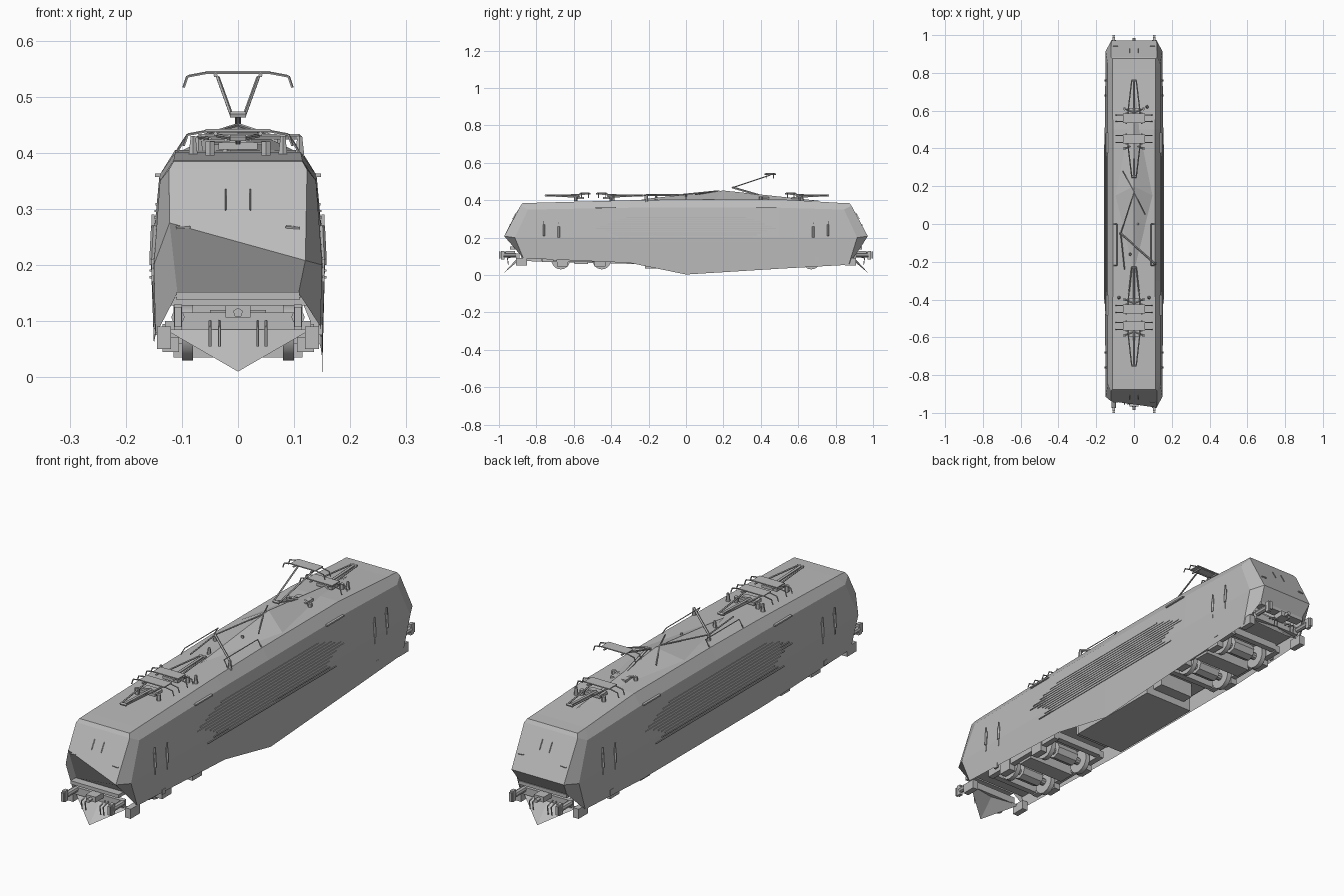
import bpy, bmesh
from mathutils import Matrix, Vector

cube = bpy.data.objects.get("Cube")
if cube:
    bpy.data.objects.remove(cube)

grey = bpy.data.materials.new("plain_grey")
grey.use_nodes = True
grey.diffuse_color = (0.5, 0.5, 0.5, 1)
for node in grey.node_tree.nodes:
    if node.type == 'BSDF_PRINCIPLED':
        node.inputs["Base Color"].default_value = grey.diffuse_color


def finish(bm, name, smooth=False):
    bmesh.ops.recalc_face_normals(bm, faces=bm.faces)
    mesh = bpy.data.meshes.new(name)
    bm.to_mesh(mesh)
    bm.free()
    mesh.materials.append(grey)
    obj = bpy.data.objects.new(name, mesh)
    bpy.context.collection.objects.link(obj)
    if smooth:
        bpy.ops.object.select_all(action='DESELECT')
        obj.select_set(True)
        bpy.context.view_layer.objects.active = obj
        bpy.ops.object.shade_smooth_by_angle(angle=0.6)
    return obj


def box(bm, centre, size):
    matrix = Matrix.Translation(centre) @ Matrix.Diagonal((*size, 1))
    bmesh.ops.create_cube(bm, size=1, matrix=matrix)


def rod(bm, a, b, r=0.003, sides=5, r2=None):
    a, b = Vector(a), Vector(b)
    turn = (b - a).to_track_quat('Z', 'Y').to_matrix().to_4x4()
    bmesh.ops.create_cone(bm, cap_ends=True, segments=sides, radius1=r, radius2=r if r2 is None else r2,
                          depth=(b - a).length, matrix=Matrix.Translation((a + b) / 2) @ turn)


def path(bm, points, r=0.003):
    for a, b in zip(points, points[1:]):
        rod(bm, a, b, r)


def sheet(bm, points):
    return bm.faces.new([bm.verts.new(p) for p in points])


# Body shell: half sections of (x, y, z), mirrored and lofted along y
def end_section(s):
    inset = 0.905 if s < 0 else 0.935
    return [(0.108, s * inset, 0.15), (0.12, s * 0.972, 0.208),
            (0.123, s * 0.885, 0.37), (0.115, s * 0.875, 0.384)]


def shoulder(s):
    return [(0.147, s * 0.87, 0.075), (0.15, s * 0.915, 0.2),
            (0.139, s * 0.845, 0.35), (0.115, s * 0.82, 0.386)]


def middle(y, roof):
    return [(0.15, y, 0.06), (0.155, y, 0.2), (0.14, y, 0.36), (0.112, y, roof)]


sections = [end_section(-1), shoulder(-1), middle(-0.3, 0.4), middle(0, 0.405),
            middle(0.5, 0.405), shoulder(1), end_section(1)]
left_skirt = [0.15, 0.09, 0.065, 0.003, 0.034, 0.055, 0.15]
bm = bmesh.new()
rings = []
for section, low in zip(sections, left_skirt):
    left = [(x, y, low if i == 0 else z) for i, (x, y, z) in enumerate(section)]
    right = [(-x, y, z) for x, y, z in section]
    rings.append([bm.verts.new(p) for p in right + left[::-1]])
# the front crease climbs towards the right-hand corner
rings[0][1].co = (-0.122, -0.938, 0.275)
for a, b in zip(rings, rings[1:]):
    for i in range(7):
        bm.faces.new((a[i], a[i + 1], b[i + 1], b[i]))
for ring in (rings[0], rings[-1]):
    for i in range(3):
        bm.faces.new((ring[i], ring[i + 1], ring[6 - i], ring[7 - i]))
finish(bm, "body_shell")

# Raised roof ridge: a long low pyramid
bm = bmesh.new()
apex = bm.verts.new((0, 0.2, 0.452))
base = [bm.verts.new(p) for p in ((0, -0.25, 0.404), (0.1, 0.15, 0.404), (0, 0.72, 0.396), (-0.1, 0.15, 0.404))]
for i in range(4):
    bm.faces.new((apex, base[i], base[(i + 1) % 4]))
finish(bm, "roof_ridge")

# Side louvres
bm = bmesh.new()
reach = [0.32, 0.36, 0.4, 0.42, 0.46, 0.48, 0.43, 0.4, 0.38, 0.36, 0.38, 0.42]
for side in (-1, 1):
    for i, half in enumerate(reach):
        z = 0.308 - i * 0.0118
        x = 0.1555 - max(0, z - 0.2) * 0.094
        box(bm, (side * x, 0, z), (0.004, half * 2, 0.004))
finish(bm, "side_louvres")

# Cab doors: grab rails and narrow lens-shaped windows
bm = bmesh.new()
for side in (-1, 1):
    for end in (-1, 1):
        for y, low, high in ((0.68, 0.17, 0.28), (0.76, 0.18, 0.29)):
            box(bm, (side * 0.1515, end * y, (low + high) / 2), (0.005, 0.004, high - low))
            rod(bm, (side * 0.152, end * y, low + 0.03), (side * 0.149, end * y, high - 0.02), 0.006)
        box(bm, (side * 0.143, end * 0.43, 0.36), (0.01, 0.11, 0.006))
        box(bm, (side * 0.147, end * 0.7, 0.085), (0.008, 0.02, 0.02))
finish(bm, "door_rails")

# End details: wipers, lamps, beam, coupler, hoses, plough
bm = bmesh.new()
for end in (-1, 1):
    for side in (-1, 1):
        x = side * 0.022
        rod(bm, (x, end * 0.928, 0.298), (x, end * 0.907, 0.335), 0.0015)
        rod(bm, (side * 0.085, end * 0.942, 0.268), (side * 0.11, end * 0.942, 0.266), 0.003)
        rod(bm, (side * 0.048, end * 0.94, 0.262), (side * 0.06, end * 0.93, 0.28), 0.0015)
finish(bm, "wipers_and_lamps")

bm = bmesh.new()
for end in (-1, 1):
    box(bm, (0, end * 0.92, 0.145), (0.22, 0.04, 0.014))
    box(bm, (0, end * 0.9, 0.1), (0.22, 0.02, 0.03))
    box(bm, (0, end * 0.94, 0.117), (0.045, 0.05, 0.022))
    rod(bm, (0, end * 0.95, 0.115), (0, end * 0.985, 0.115), 0.009)
    for x in (-0.05, -0.033, 0.035, 0.05):
        path(bm, [(x, end * 0.92, 0.1), (x, end * 0.955, 0.09), (x, end * 0.95, 0.055)], 0.0025)
finish(bm, "coupler_and_hoses")

bm = bmesh.new()
for end in (-1, 1):
    for side in (-1, 1):
        x = side * 0.107
        rod(bm, (x, end * 0.91, 0.107), (x, end * 0.975, 0.107), 0.012, 8)
        box(bm, (x, end * 0.98, 0.107), (0.014, 0.02, 0.045))
        box(bm, (x, end * 0.996, 0.107), (0.012, 0.008, 0.036))
        box(bm, (side * 0.132, end * 0.88, 0.07), (0.025, 0.06, 0.04))
finish(bm, "buffers")

bm = bmesh.new()
for end in (-1, 1):
    for side in (-1, 1):
        sheet(bm, [(0, end * 0.975, 0.01), (side * 0.13, end * 0.885, 0.085), (0, end * 0.9, 0.092)])
finish(bm, "snow_plough")

# Underframe, transformer box and bogies
bm = bmesh.new()
box(bm, (0, 0, 0.135), (0.29, 1.76, 0.015))
box(bm, (0, 0, 0.085), (0.23, 0.44, 0.1))
for y in (-0.24, 0.24):
    box(bm, (0, y, 0.1), (0.16, 0.06, 0.07))
finish(bm, "underframe")

bm = bmesh.new()
for centre in (-0.56, 0.56):
    for side in (-1, 1):
        box(bm, (side * 0.118, centre, 0.085), (0.025, 0.42, 0.03))
        for dy in (-0.1, 0.1):
            box(bm, (side * 0.12, centre + dy, 0.07), (0.03, 0.06, 0.05))
    box(bm, (0, centre, 0.085), (0.22, 0.07, 0.05))
    for dy in (-0.2, 0.2):
        box(bm, (0, centre + dy, 0.09), (0.22, 0.025, 0.03))
finish(bm, "bogie_frames")

bm = bmesh.new()
for centre in (-0.56, 0.56):
    for dy in (-0.11, 0.11):
        y = centre + dy
        rod(bm, (-0.1, y, 0.08), (0.1, y, 0.08), 0.015, 10)
        rod(bm, (-0.05, y, 0.085), (0.05, y, 0.085), 0.035, 8)
        for side in (-1, 1):
            rod(bm, (side * 0.08, y, 0.08), (side * 0.1, y, 0.08), 0.05, 14)
finish(bm, "wheels", True)


# Pantographs: V arm from knee to head, lower arm, base frame
def pantograph(name, knee, head, lift=0.0):
    bm = bmesh.new()
    way = 1 if head > knee else -1
    low = 0.426 + lift * 0.4
    top = 0.434 + lift
    foot = head - way * 0.03
    rod(bm, (0, knee, low), (0, foot, 0.418), 0.006)
    rod(bm, (-0.014, knee, low), (0.014, knee, low), 0.006)
    for side in (-1, 1):
        rod(bm, (side * 0.012, knee, low), (side * 0.036, head, top - 0.004), 0.0035)
        rod(bm, (side * 0.05, foot - way * 0.02, 0.395), (side * 0.05, foot - way * 0.02, 0.42), 0.009, 6)
        rod(bm, (side * 0.05, foot - way * 0.02, 0.417), (0, foot, 0.417), 0.004)
        for dy in (-0.018, 0.018):
            path(bm, [(0, head + dy, top + 0.004), (side * 0.058, head + dy, top + 0.004),
                      (side * 0.09, head + dy, top - 0.002), (side * 0.097, head + dy, top - 0.022)], 0.0025)
        rod(bm, (side * 0.04, head - 0.03, top), (side * 0.04, head + 0.03, top), 0.004)
    box(bm, (0, head, top + 0.006), (0.115, 0.05, 0.004))
    box(bm, (0, foot, 0.412), (0.07, 0.05, 0.012))
    finish(bm, name)


pantograph("front_outer_pantograph", -0.75, -0.54)
pantograph("front_inner_pantograph", -0.23, -0.45)
pantograph("rear_inner_pantograph", 0.25, 0.45, 0.104)
pantograph("rear_outer_pantograph", 0.76, 0.56)

# Roof conductors, insulators and edge rails
bm = bmesh.new()
path(bm, [(-0.07, -0.05, 0.428), (0.11, -0.21, 0.428)], 0.005)
path(bm, [(-0.06, 0.28, 0.425), (0, 0.17, 0.45), (0.06, 0.05, 0.43)], 0.003)
path(bm, [(-0.05, -0.24, 0.425), (-0.07, -0.05, 0.428), (0, 0.17, 0.45)], 0.003)
for x, y in ((-0.07, -0.05), (0.11, -0.21), (0, 0.09), (-0.02, -0.16), (0.02, 0.0), (-0.08, -0.39), (0.08, -0.39), (0.07, 0.62)):
    rod(bm, (x, y, 0.39), (x, y, 0.43), 0.01, 6, 0.005)
for side in (-1, 1):
    x = side * 0.09
    path(bm, [(side * 0.108, -0.22, 0.402), (x, -0.22, 0.432), (x, 0, 0.432), (side * 0.108, 0, 0.405)], 0.002)
finish(bm, "roof_conductors")
